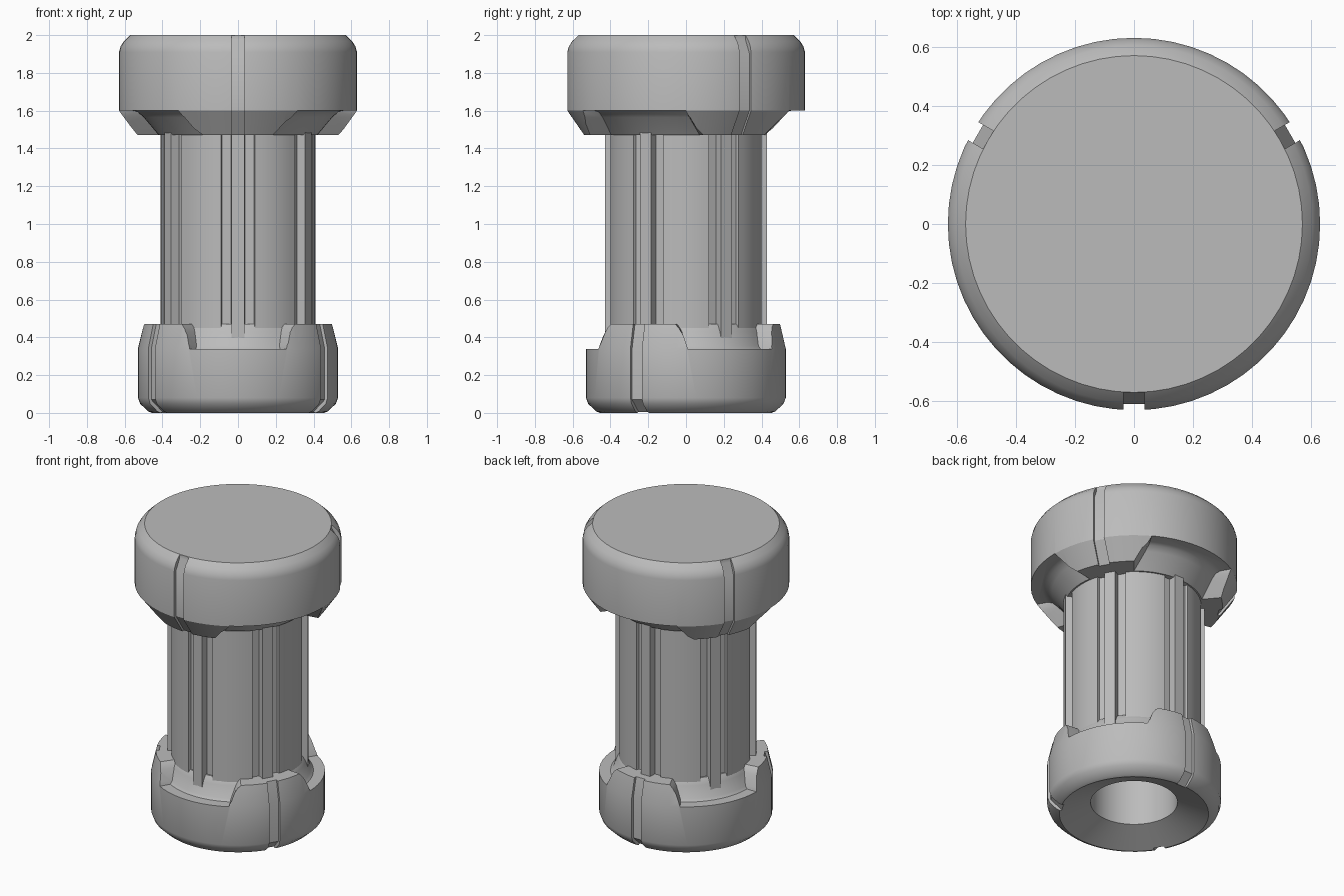
import bpy, bmesh
from math import sin, cos, radians, hypot, atan2

cube = bpy.data.objects.get("Cube")
if cube:
    bpy.data.objects.remove(cube)

grey = bpy.data.materials.new("plain grey")
grey.use_nodes = True
grey.diffuse_color = (0.5, 0.5, 0.5, 1)
grey.node_tree.nodes["Principled BSDF"].inputs["Base Color"].default_value = (0.5, 0.5, 0.5, 1)

SEGMENTS = 60
HOLE = 0.265


def polar(r, angle, z):
    return (r * cos(angle), r * sin(angle), z)


def skin(name, rings, closed=False):
    """Join equal rings of points with quads, capped or closed on itself."""
    bm = bmesh.new()
    loops = [[bm.verts.new(p) for p in ring] for ring in rings]
    pairs = list(zip(loops, loops[1:]))
    if closed:
        pairs.append((loops[-1], loops[0]))
    else:
        bm.faces.new(loops[0])
        bm.faces.new(loops[-1])
    for a, b in pairs:
        for i in range(len(a)):
            bm.faces.new((a[i - 1], a[i], b[i], b[i - 1]))
    bmesh.ops.recalc_face_normals(bm, faces=bm.faces)
    mesh = bpy.data.meshes.new(name)
    bm.to_mesh(mesh)
    bm.free()
    mesh.materials.append(grey)
    obj = bpy.data.objects.new(name, mesh)
    bpy.context.collection.objects.link(obj)
    return obj


def lathe(name, profile, closed=False):
    angles = [radians(360 * i / SEGMENTS) for i in range(SEGMENTS)]
    return skin(name, [[polar(r, a, z) for a in angles] for r, z in profile], closed)


def notch_cutter(centre, levels):
    """Wedge whose inner radius and half angle change with height."""
    steps = 14
    rings = []
    for z, inner, half in levels:
        arc = [radians(centre + half * (2 * i / steps - 1)) for i in range(steps + 1)]
        rings.append([polar(inner, a, z) for a in arc] +
                     [polar(0.8, a, z) for a in reversed(arc)])
    return skin("notch_cutter", rings)


def groove_cutter(centre, outline, width=0.07):
    a = radians(centre)
    rings = [[(r * cos(a) - s * sin(a), r * sin(a) + s * cos(a), z) for r, z in outline]
             for s in (-width / 2, width / 2)]
    return skin("groove_cutter", rings)


def cut(target, cutter):
    mod = target.modifiers.new("cut", 'BOOLEAN')
    mod.operation = 'DIFFERENCE'
    mod.solver = 'EXACT'
    mod.object = cutter
    bpy.context.view_layer.objects.active = target
    bpy.ops.object.modifier_apply(modifier=mod.name)
    bpy.data.objects.remove(cutter)


# Wide head with three lower tabs
head = lathe("head", [(0.54, 1.47), (0.63, 1.6), (0.63, 1.91), (0.622, 1.94),
                      (0.604, 1.968), (0.57, 2.0)])
head_notch = [(1.45, 0.405, 41.5), (1.47, 0.42, 40), (1.565, 0.5, 32),
              (1.592, 0.53, 30.3), (1.601, 0.56, 30)]
head_groove = [(0.57, 2.02), (0.57, 1.975), (0.61, 1.905), (0.61, 1.6),
               (0.515, 1.46), (0.8, 1.46), (0.8, 2.02)]

# Hollow base with three upper tabs, turned against those of the head
base = lathe("base", [(HOLE, 0.08), (0.455, 0), (0.475, 0.008), (0.518, 0.048),
                      (0.53, 0.08), (0.53, 0.34), (0.5, 0.47), (HOLE, 0.47)], True)
base_notch = [(0.339, 0.46, 29), (0.355, 0.445, 29.5), (0.43, 0.42, 33),
              (0.455, 0.407, 35), (0.48, 0.39, 38)]
base_groove = [(0.435, -0.02), (0.435, 0), (0.51, 0.07), (0.51, 0.34),
               (0.475, 0.49), (0.8, 0.49), (0.8, -0.02)]

for turn in (30, 150, 270):
    cut(head, groove_cutter(turn, head_groove))
    cut(head, notch_cutter(turn + 60, head_notch))
    cut(base, notch_cutter(turn, base_notch))
    cut(base, groove_cutter(turn + 60, base_groove))

# Tubular shaft with six ribs, each between two shallow channels
half_rib = [(0.43, 0.034), (0.382, 0.036), (0.382, 0.06), (0.382, 0.084), (0.4, 0.09)]
section = []
for k in range(6):
    middle = radians(30 + 60 * k)
    rib = [(r, -s) for r, s in reversed(half_rib)] + half_rib
    section += [(hypot(r, s), middle + atan2(s, r)) for r, s in rib]
    section += [(0.41, middle + radians(d)) for d in (18, 24, 30, 36, 42)]
rings = [[polar(r, a, z) for r, a in section] for z in (0.345, 1.55)]
rings += [[polar(HOLE, a, z) for r, a in section] for z in (1.55, 0.345)]
shaft = skin("shaft", rings, True)

for obj, angle in ((head, 30), (base, 32), (shaft, 25)):
    bpy.ops.object.select_all(action='DESELECT')
    obj.select_set(True)
    bpy.context.view_layer.objects.active = obj
    bpy.ops.object.shade_smooth_by_angle(angle=radians(angle))
